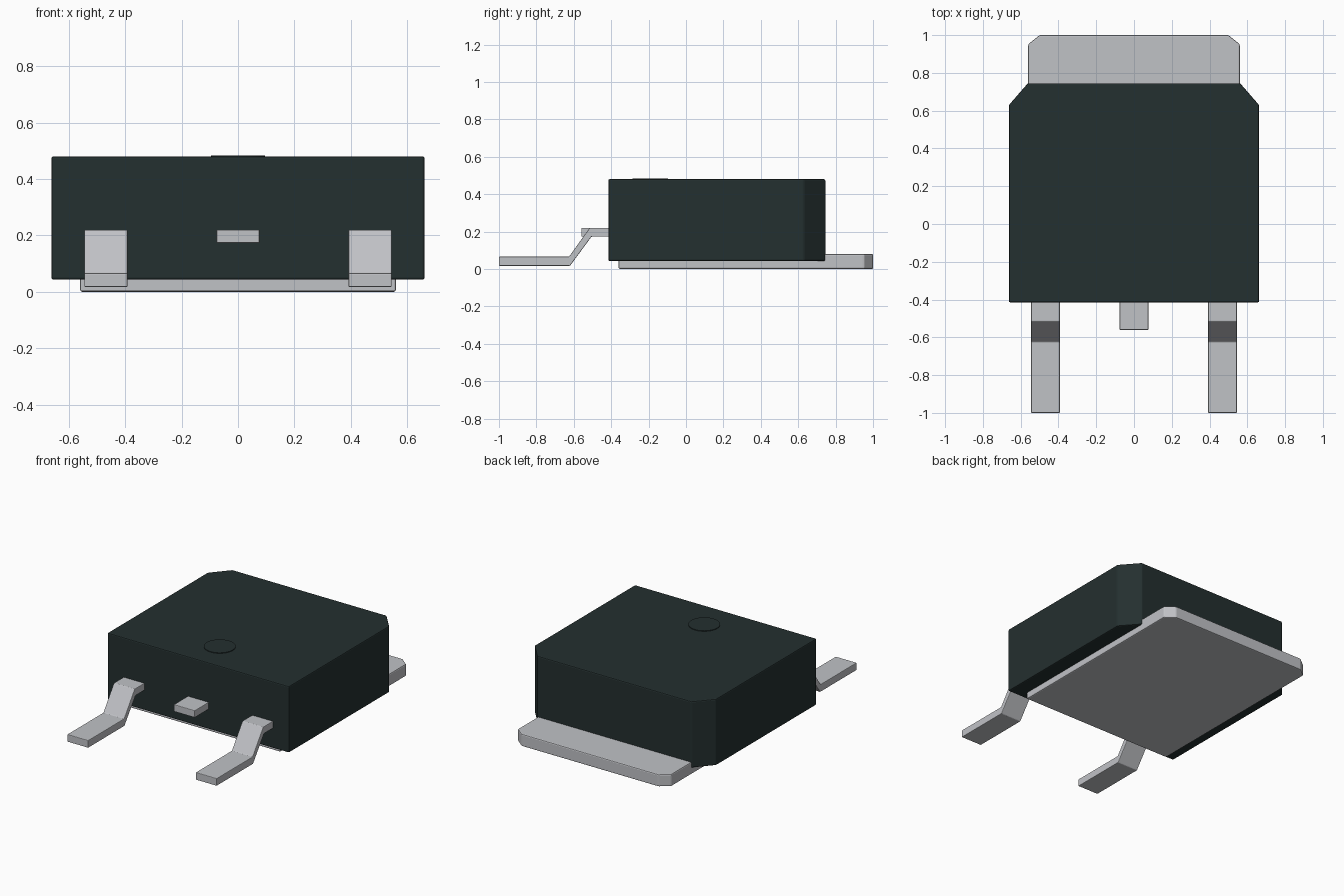
import bpy, bmesh
from mathutils import Matrix, Vector

if "Cube" in bpy.data.objects:
    bpy.data.objects.remove(bpy.data.objects["Cube"])


def material(name, color):
    m = bpy.data.materials.new(name)
    m.diffuse_color = (*color, 1)
    m.use_nodes = True
    m.node_tree.nodes["Principled BSDF"].inputs["Base Color"].default_value = m.diffuse_color
    return m


plastic = material("dark_plastic", (0.0175, 0.029, 0.029))
metal = material("tinned_metal", (0.53, 0.54, 0.565))


def extrude(name, points, offset, mat, bevel):
    """Extrude a closed 3D outline along an offset and soften its edges."""
    bm = bmesh.new()
    face = bm.faces.new([bm.verts.new(p) for p in points])
    out = bmesh.ops.extrude_face_region(bm, geom=[face])
    moved = [v for v in out["geom"] if isinstance(v, bmesh.types.BMVert)]
    bmesh.ops.translate(bm, verts=moved, vec=Vector(offset))
    bmesh.ops.recalc_face_normals(bm, faces=bm.faces)
    mesh = bpy.data.meshes.new(name)
    bm.to_mesh(mesh)
    bm.free()
    mesh.materials.append(mat)
    obj = bpy.data.objects.new(name, mesh)
    bpy.context.collection.objects.link(obj)
    mod = obj.modifiers.new("soft_edges", "BEVEL")
    mod.width = bevel
    mod.segments = 2
    mod.limit_method = "ANGLE"
    return obj


def plan(half, front, back, cut_x, cut_y, z):
    """Rectangle outline with both rear corners cut."""
    return [(-half, front, z), (half, front, z), (half, back - cut_y, z),
            (half - cut_x, back, z), (-half + cut_x, back, z), (-half, back - cut_y, z)]


# Moulded body with cut rear corners
extrude("body", plan(0.662, -0.415, 0.745, 0.1, 0.115, 0.043), (0, 0, 0.437), plastic, 0.007)

# Heat-sink pad and rear tab
extrude("heat_pad", plan(0.56, -0.36, 1.0, 0.06, 0.048, 0.0), (0, 0, 0.08), metal, 0.007)

# Bent outer leads
lead = [(-0.38, 0.22), (-0.515, 0.22), (-0.625, 0.066), (-1.0, 0.066),
        (-1.0, 0.017), (-0.62, 0.017), (-0.505, 0.173), (-0.38, 0.173)]
for side, x in (("left", -0.545), ("right", 0.392)):
    extrude(side + "_lead", [(x, y, z) for y, z in lead], (0.153, 0, 0), metal, 0.004)

# Cropped centre lead
stub = [(-0.38, 0.22), (-0.56, 0.22), (-0.56, 0.173), (-0.38, 0.173)]
extrude("centre_lead", [(-0.0765, y, z) for y, z in stub], (0.153, 0, 0), metal, 0.004)

# Thin round mark on the top face
bm = bmesh.new()
bmesh.ops.create_cone(bm, cap_ends=True, segments=48, radius1=0.095, radius2=0.095,
                      depth=0.008, matrix=Matrix.Translation((0, -0.19, 0.48)))
mesh = bpy.data.meshes.new("round_mark")
bm.to_mesh(mesh)
bm.free()
mesh.materials.append(plastic)
mark = bpy.data.objects.new("round_mark", mesh)
bpy.context.collection.objects.link(mark)
bpy.context.view_layer.objects.active = mark
mark.select_set(True)
bpy.ops.object.shade_smooth_by_angle()
